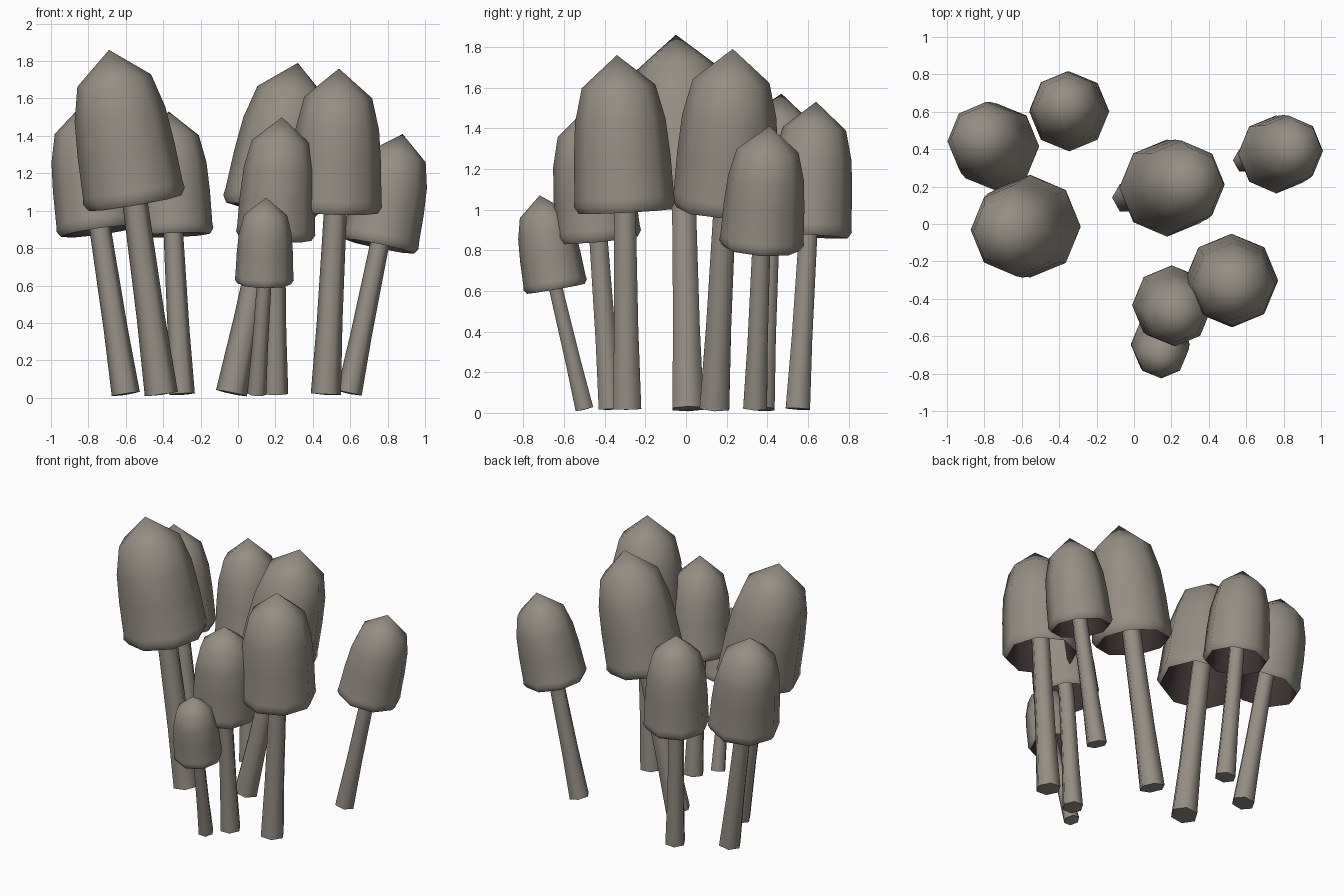
import bpy, bmesh, math
from mathutils import Vector

if "Cube" in bpy.data.objects:
    bpy.data.objects.remove(bpy.data.objects["Cube"])


def material(name, rgb):
    m = bpy.data.materials.new(name)
    m.diffuse_color = (*rgb, 1)
    m.use_nodes = True
    m.node_tree.nodes["Principled BSDF"].inputs["Base Color"].default_value = m.diffuse_color
    return m


SKIN = material("grey_brown_skin", (0.30, 0.27, 0.23))
GILL = material("dark_gills", (0.05, 0.034, 0.034))


def frame(axis):
    """Two directions square to the axis, the first close to +x."""
    u = Vector((1, 0, 0))
    u = (u - axis * u.dot(axis)).normalized()
    return u, axis.cross(u)


def skin_rings(name, rings, sides, tip_start=None, tip_end=None, dark_from=None):
    """Bridge rings of (centre, axis, radius); tips close the ends with fans."""
    bm = bmesh.new()
    loops = []
    for c, axis, r in rings:
        u, v = frame(axis)
        loops.append([bm.verts.new(c + r * (u * math.cos(a) + v * math.sin(a)))
                      for a in (2 * math.pi * i / sides for i in range(sides))])
    for k, (lo, hi) in enumerate(zip(loops, loops[1:])):
        for i in range(sides):
            j = (i + 1) % sides
            f = bm.faces.new((lo[i], lo[j], hi[j], hi[i]))
            f.material_index = int(dark_from is not None and k >= dark_from)
    for tip, loop, last in ((tip_start, loops[0], False), (tip_end, loops[-1], True)):
        if tip is not None:
            t = bm.verts.new(tip)
            for i in range(sides):
                j = (i + 1) % sides
                f = bm.faces.new((loop[i], loop[j], t) if last else (loop[j], loop[i], t))
                f.material_index = int(last and dark_from is not None)
    bmesh.ops.recalc_face_normals(bm, faces=bm.faces)
    me = bpy.data.meshes.new(name)
    bm.to_mesh(me)
    bm.free()
    me.materials.append(SKIN)
    me.materials.append(GILL)
    ob = bpy.data.objects.new(name, me)
    bpy.context.collection.objects.link(ob)
    bpy.ops.object.select_all(action='DESELECT')
    ob.select_set(True)
    bpy.context.view_layer.objects.active = ob
    bpy.ops.object.shade_smooth_by_angle(angle=math.radians(65))


# cap profile from below the tip, over the rim and into the hollow: (height, radius)
PROFILE = [(0.80, 0.74), (0.58, 0.91), (0.35, 0.97), (0.09, 1.0), (0.045, 1.02),
           (0.0, 0.93), (0.05, 0.86), (0.35, 0.82), (0.58, 0.70)]


def mushroom(n, base, under, apex, r):
    base, under, apex = Vector(base), Vector(under), Vector(apex)
    up = (apex - under).normalized()
    # bell-shaped cap with a dark hollow underside
    rings = [(under.lerp(apex, t), up, r * k) for t, k in PROFILE]
    skin_rings(f"cap_{n}", rings, 8, tip_start=apex,
               tip_end=under.lerp(apex, 0.7), dark_from=5)
    # gently bent tapering stem running up inside the cap
    foot = (under - base).normalized()
    rings = [(base, foot, r * 0.33),
             (base.lerp(under, 0.4), foot, r * 0.28),
             (under, (foot + up).normalized(), r * 0.25),
             (under.lerp(apex, 0.65), up, r * 0.23)]
    low = Vector((base.x, base.y, base.z - 0.005))
    skin_rings(f"stem_{n}", rings, 6, tip_start=low, tip_end=under.lerp(apex, 0.7))


# stem foot, centre of cap opening, cap tip, cap radius
MUSHROOMS = [
    ((-0.60, 0.37, 0.02), (-0.735, 0.41, 0.89), (-0.83, 0.47, 1.57), 0.23),
    ((-0.30, 0.55, 0.02), (-0.345, 0.60, 0.87), (-0.37, 0.64, 1.53), 0.21),
    ((-0.41, 0.01, 0.02), (-0.55, -0.01, 1.04), (-0.69, -0.05, 1.86), 0.27),
    ((-0.035, 0.14, 0.025), (0.17, 0.19, 1.00), (0.32, 0.23, 1.79), 0.255),
    ((0.595, 0.34, 0.025), (0.755, 0.37, 0.81), (0.88, 0.41, 1.41), 0.205),
    ((0.47, -0.29, 0.02), (0.52, -0.30, 0.99), (0.54, -0.34, 1.76), 0.245),
    ((0.20, -0.37, 0.02), (0.20, -0.43, 0.85), (0.235, -0.49, 1.50), 0.208),
    ((0.10, -0.50, 0.02), (0.14, -0.64, 0.61), (0.15, -0.72, 1.07), 0.155),
]
for i, spec in enumerate(MUSHROOMS, 1):
    mushroom(i, *spec)
